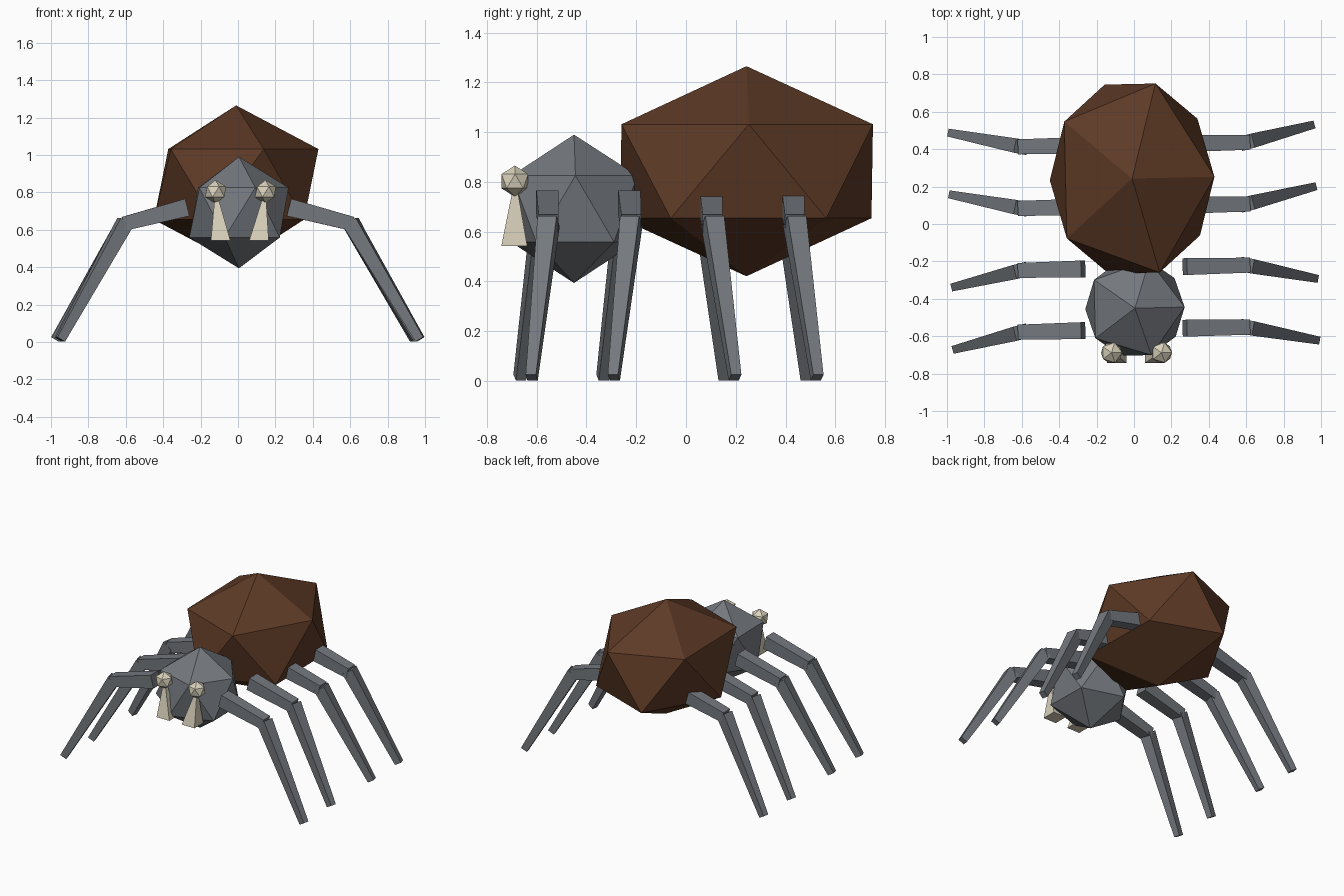
import bpy, bmesh
from mathutils import Vector

default = bpy.data.objects.get("Cube")
if default:
    bpy.data.objects.remove(default, do_unlink=True)


def make_material(name, rgb):
    mat = bpy.data.materials.new(name)
    mat.use_nodes = True
    color = (*rgb, 1)
    mat.diffuse_color = color
    mat.node_tree.nodes["Principled BSDF"].inputs["Base Color"].default_value = color
    return mat


brown = make_material("brown", (0.11, 0.042, 0.019))
gray = make_material("slate gray", (0.175, 0.19, 0.21))
cream = make_material("cream", (0.70, 0.64, 0.50))


def ball(name, center, radii, mat, turn=0.022):
    """Flat-faced twenty-sided ball."""
    bpy.ops.mesh.primitive_ico_sphere_add(subdivisions=1, radius=1, location=center)
    obj = bpy.context.object
    obj.name = name
    obj.scale = radii
    obj.rotation_euler.z = turn
    obj.data.materials.append(mat)


def ring(bm, center, axis, width, height):
    """Rectangle across the axis, with its width kept level."""
    side = axis.cross(Vector((0, 0, 1))).normalized() * width / 2
    up = side.cross(axis).normalized() * height / 2
    return [bm.verts.new(center + side * a + up * b)
            for a, b in ((-1, -1), (1, -1), (1, 1), (-1, 1))]


def tapered_box(bm, start, end, start_size, end_size):
    start, end = Vector(start), Vector(end)
    axis = (end - start).normalized()
    a = ring(bm, start, axis, *start_size)
    b = ring(bm, end, axis, *end_size)
    bm.faces.new(a)
    bm.faces.new(b[::-1])
    for i in range(4):
        j = (i + 1) % 4
        bm.faces.new((a[i], b[i], b[j], a[j]))


def finish(bm, name, mat):
    bmesh.ops.recalc_face_normals(bm, faces=bm.faces)
    mesh = bpy.data.meshes.new(name)
    bm.to_mesh(mesh)
    bm.free()
    mesh.materials.append(mat)
    bpy.context.collection.objects.link(bpy.data.objects.new(name, mesh))


# Body
ball("abdomen", (-0.01, 0.243, 0.843), (0.492, 0.594, 0.422), brown)
ball("head", (0.005, -0.45, 0.692), (0.297, 0.297, 0.298), gray)

# Eyes and four-sided fangs
for side, eye_x, fang_x in (("right", -0.12, -0.093), ("left", 0.147, 0.112)):
    ball(side + "_eye", (eye_x, -0.688, 0.803), (0.063,) * 3, cream)
    bm = bmesh.new()
    h = 0.052
    base = [bm.verts.new((fang_x + a * h, -0.69 + b * h, 0.543))
            for a, b in ((-1, -1), (1, -1), (1, 1), (-1, 1))]
    tip = bm.verts.new((eye_x, -0.686, 0.82))
    bm.faces.new(base)
    for i in range(4):
        bm.faces.new((base[i], base[(i + 1) % 4], tip))
    finish(bm, side + "_fang", cream)

# Legs: hip y, knee y, foot x, foot y for each, front to back
legs = {
    "left": (1, [(-0.557, -0.552, 0.973, -0.62), (-0.228, -0.22, 0.965, -0.29),
                 (0.10, 0.107, 0.955, 0.197), (0.43, 0.437, 0.945, 0.527)]),
    "right": (-1, [(-0.57, -0.578, 0.95, -0.668), (-0.24, -0.248, 0.957, -0.335),
                   (0.09, 0.084, 0.97, 0.155), (0.42, 0.413, 0.975, 0.485)]),
}
for side, (sign, rows) in legs.items():
    for number, (hip_y, knee_y, foot_x, foot_y) in enumerate(rows, 1):
        bm = bmesh.new()
        tapered_box(bm, (sign * 0.272, hip_y, 0.72), (sign * 0.612, knee_y, 0.632),
                    (0.09, 0.095), (0.08, 0.075))
        tapered_box(bm, (sign * 0.602, knee_y, 0.642), (sign * foot_x, foot_y, 0.014),
                    (0.078, 0.082), (0.042, 0.048))
        finish(bm, f"{side}_leg_{number}", gray)
